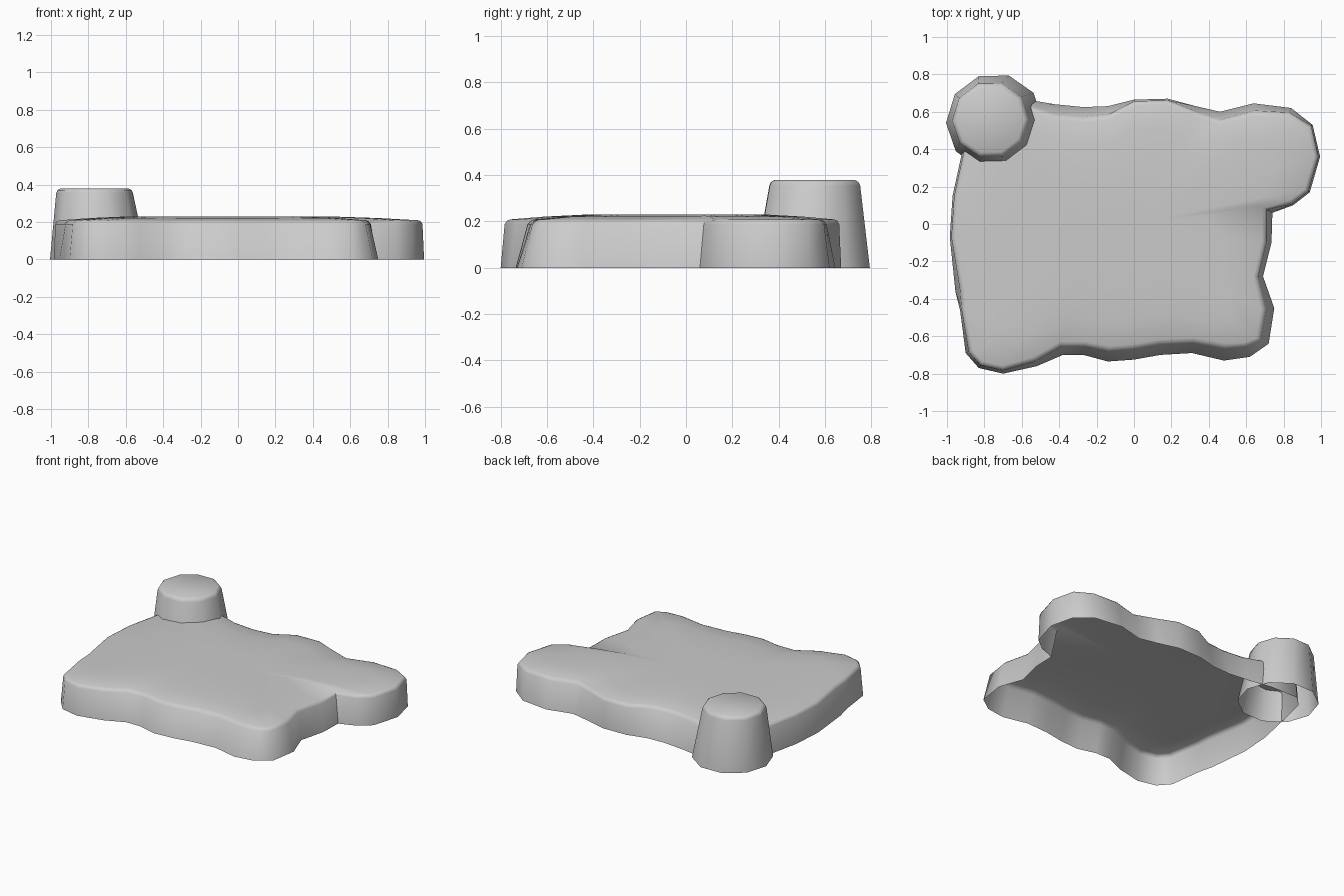
import bpy, bmesh, math
from mathutils import Vector

if "Cube" in bpy.data.objects:
    bpy.data.objects.remove(bpy.data.objects["Cube"])


def shell(name, loops):
    """Open-bottomed shell: stacked rings of equal count, capped on top."""
    bm = bmesh.new()
    rings = [[bm.verts.new(p) for p in lp] for lp in loops]
    n = len(rings[0])
    for a, b in zip(rings, rings[1:]):
        for i in range(n):
            j = (i + 1) % n
            bm.faces.new((a[i], a[j], b[j], b[i]))
    cap = bm.faces.new(rings[-1])
    bmesh.ops.triangulate(bm, faces=[cap])
    me = bpy.data.meshes.new(name)
    bm.to_mesh(me)
    bm.free()
    ob = bpy.data.objects.new(name, me)
    bpy.context.collection.objects.link(ob)
    bpy.ops.object.select_all(action='DESELECT')
    bpy.context.view_layer.objects.active = ob
    ob.select_set(True)
    bpy.ops.object.shade_smooth_by_angle(angle=math.radians(50))
    return ob


# Ground outline, counter-clockwise: x, y, how far the wall leans in
outline = [
    (-.90, -.69, .02), (-.83, -.77, .02), (-.70, -.80, .02), (-.52, -.76, .03),
    (-.38, -.70, .05), (-.27, -.70, .05), (-.14, -.735, .06), (0, -.725, .06),
    (.14, -.70, .06), (.31, -.69, .06), (.48, -.73, .07), (.62, -.71, .06),
    (.72, -.64, .05), (.75, -.45, .05), (.69, -.28, .03), (.735, -.10, .03),
    (.74, .06, .04), (.85, .10, .01), (.94, .17, .01), (.995, .36, .01),
    (.955, .53, .01), (.84, .62, .03), (.64, .645, .045), (.46, .60, .05),
    (.33, .63, .03), (.18, .67, .01), (0, .665, .01), (-.14, .63, .05),
    (-.27, .625, .06), (-.42, .64, .06), (-.60, .67, .03), (-.80, .67, .02),
    (-.87, .60, .02), (-.92, .38, .01), (-.97, .15, .01), (-.985, -.07, .01),
    (-.955, -.36, .03), (-.93, -.46, .01)]


def inset_ring(lean, extra, z):
    ring = []
    n = len(outline)
    for i, (x, y, d) in enumerate(outline):
        p, q = outline[i - 1], outline[(i + 1) % n]
        t = Vector((q[0] - p[0], q[1] - p[1])).normalized()
        k = d * lean + extra
        ring.append((x - t.y * k, y + t.x * k, z))
    return ring


def scaled(ring, s, z, cx=-.12, cy=-.02):
    return [(cx + (x - cx) * s, cy + (y - cy) * s, z) for x, y, _ in ring]


# Plateau: leaning wall, small rounded rim, gently domed top
rim = inset_ring(1, .022, .209)
shell("rock_plateau", [
    inset_ring(0, 0, 0), inset_ring(.85, 0, .188), inset_ring(1, .007, .203), rim,
    scaled(rim, .8, .221), scaled(rim, .58, .229), scaled(rim, .3, .23)])


# Stump: tapered ten-sided column with a rounded rim
def decagon(cx, cy, r, z):
    return [(cx + r * math.cos(math.radians(73 + 36 * i)),
             cy + r * math.sin(math.radians(73 + 36 * i)), z) for i in range(10)]


shell("rock_stump", [
    decagon(-.745, .545, .26, 0), decagon(-.767, .556, .205, .355),
    decagon(-.767, .556, .198, .37), decagon(-.767, .556, .18, .38)])
